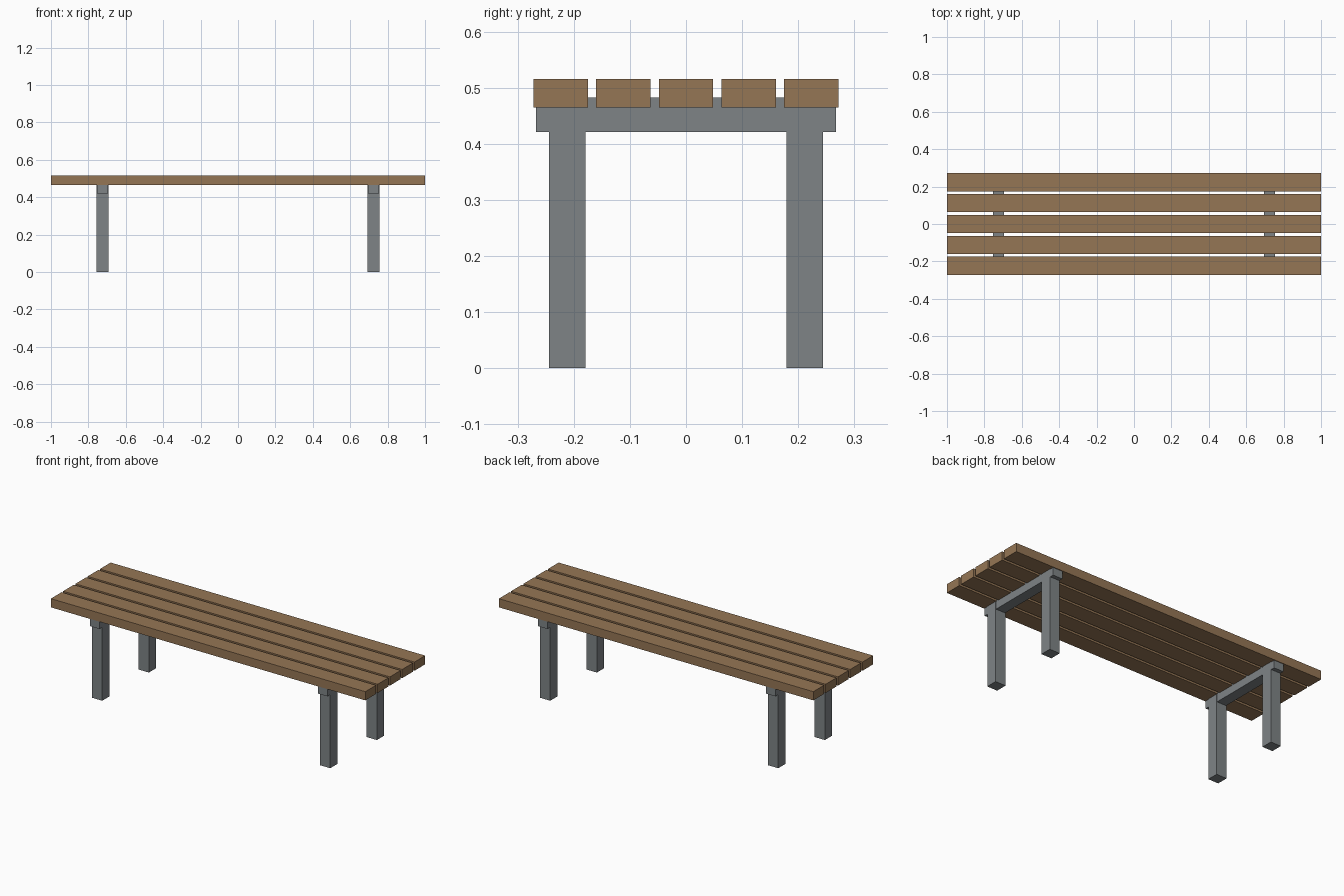
import bpy

if "Cube" in bpy.data.objects:
    bpy.data.objects.remove(bpy.data.objects["Cube"])


def material(name, color):
    mat = bpy.data.materials.new(name)
    mat.diffuse_color = color
    mat.use_nodes = True
    mat.node_tree.nodes["Principled BSDF"].inputs["Base Color"].default_value = mat.diffuse_color
    return mat


def box(name, center, size, mat):
    bpy.ops.mesh.primitive_cube_add(size=1, location=center)
    obj = bpy.context.object
    obj.name = name
    obj.scale = size
    bpy.ops.object.transform_apply(location=False, rotation=False, scale=True)
    obj.data.materials.append(mat)
    return obj


wood = material("wood", (0.30, 0.18, 0.09, 1))
metal = material("metal", (0.21, 0.23, 0.24, 1))

# Five long seat slats
for i in range(5):
    box(f"seat_slat_{i + 1}", (0, (i - 2) * 0.1115, 0.49), (2.0, 0.097, 0.05), wood)

# Two end frames: a cross bar let into the slats, carried by two square legs
for side, sx in (("left", -1), ("right", 1)):
    x = sx * 0.725
    box(f"{side}_cross_bar", (x, 0, 0.4515), (0.06, 0.535, 0.061), metal)
    for end, sy in (("front", -1), ("back", 1)):
        box(f"{end}_{side}_leg", (x, sy * 0.212, 0.235), (0.065, 0.065, 0.47), metal)
